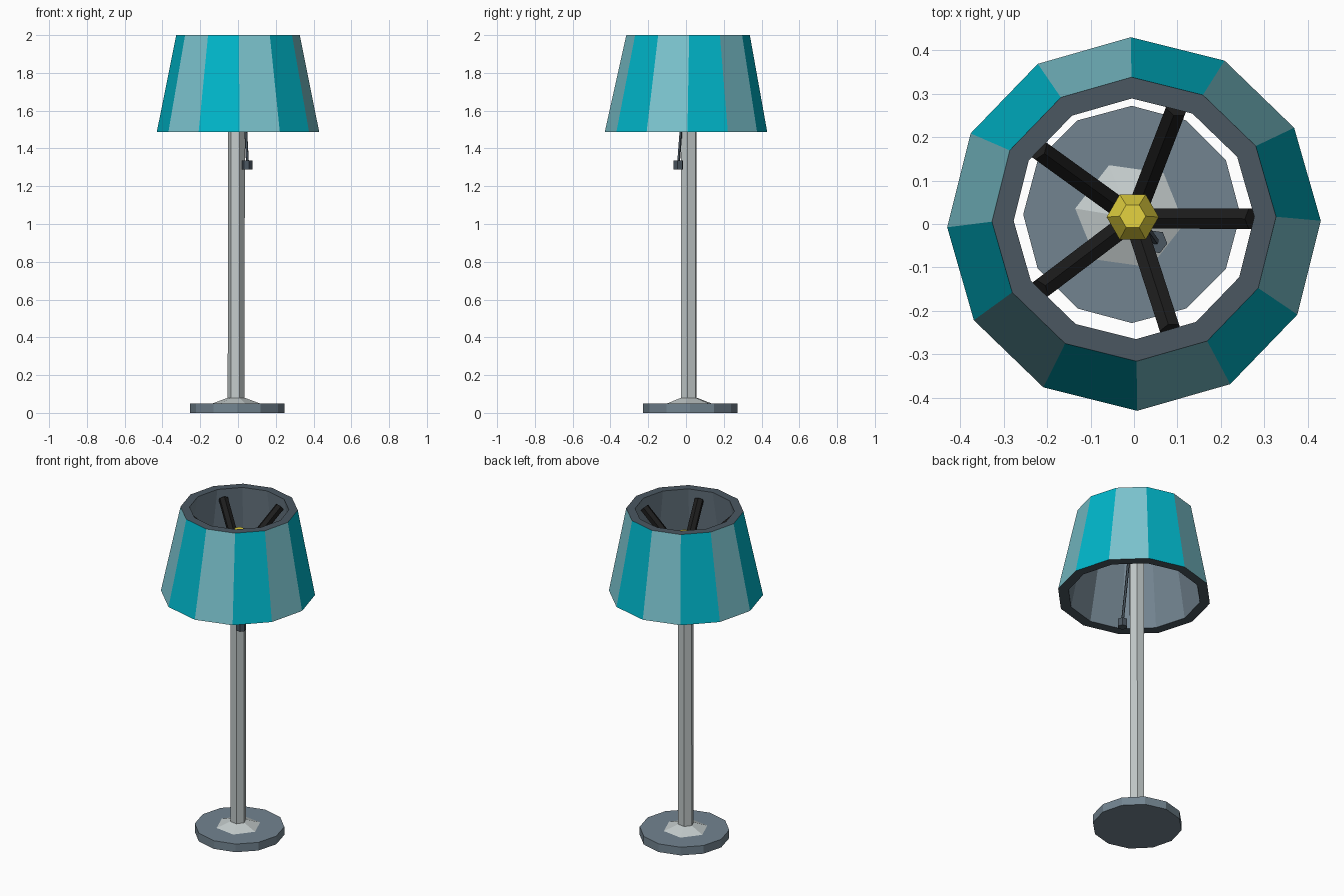
import bpy, math
from mathutils import Vector

if "Cube" in bpy.data.objects:
    bpy.data.objects.remove(bpy.data.objects["Cube"])


def material(name, rgb):
    m = bpy.data.materials.new(name)
    m.diffuse_color = (*rgb, 1)
    m.use_nodes = True
    m.node_tree.nodes["Principled BSDF"].inputs["Base Color"].default_value = m.diffuse_color
    return m


SLATE = material("slate", (0.17, 0.23, 0.28))
DARK_SLATE = material("dark_slate", (0.07, 0.095, 0.12))
METAL = material("pale_metal", (0.55, 0.6, 0.6))
TEAL = material("teal", (0.0, 0.46, 0.58))
PALE_TEAL = material("pale_teal", (0.2, 0.55, 0.62))
BLACK = material("black", (0.012, 0.012, 0.012))
YELLOW = material("yellow", (0.78, 0.65, 0.05))


def add_mesh(name, verts, faces, mats):
    me = bpy.data.meshes.new(name)
    me.from_pydata(verts, [], faces)
    for m in mats:
        me.materials.append(m)
    ob = bpy.data.objects.new(name, me)
    bpy.context.collection.objects.link(ob)
    return ob


def lathe(name, rings, sides, mats, turn=0.0, closed=False):
    """Rings are (radius, centre x, centre y, z), listed bottom to top."""
    verts = []
    for r, cx, cy, z in rings:
        for i in range(sides):
            a = math.radians(turn) + 2 * math.pi * i / sides
            verts.append((cx + r * math.cos(a), cy + r * math.sin(a), z))
    n = len(rings)
    faces = []
    for k in range(n if closed else n - 1):
        for i in range(sides):
            j, a, b = (i + 1) % sides, k * sides, (k + 1) % n * sides
            faces.append((a + i, a + j, b + j, b + i))
    if not closed:
        faces.append(tuple(reversed(range(sides))))
        faces.append(tuple(range((n - 1) * sides, n * sides)))
    return add_mesh(name, verts, faces, mats)


def rod(name, p, q, radius, sides, mat):
    """Prism between two points with one edge uppermost."""
    p, q = Vector(p), Vector(q)
    d = (q - p).normalized()
    side = d.cross((0, 0, 1)).normalized()
    up = side.cross(d)
    verts = []
    for c in (p, q):
        for i in range(sides):
            a = 2 * math.pi * i / sides
            verts.append(c + radius * (math.cos(a) * up - math.sin(a) * side))
    faces = [(i, (i + 1) % sides, sides + (i + 1) % sides, sides + i) for i in range(sides)]
    faces += [tuple(reversed(range(sides))), tuple(range(sides, 2 * sides))]
    ob = add_mesh(name, verts, faces, [mat])
    bpy.context.view_layer.objects.active = ob
    bpy.ops.object.mode_set(mode='EDIT')
    bpy.ops.mesh.select_all(action='SELECT')
    bpy.ops.mesh.normals_make_consistent(inside=False)
    bpy.ops.object.mode_set(mode='OBJECT')
    return ob


# Foot disc, collar and pole
lathe("foot", [(0.25, -0.005, 0.022, 0), (0.25, -0.005, 0.022, 0.05)], 12, [SLATE])
lathe("foot_collar", [(0.132, -0.01, 0.018, 0.048), (0.046, -0.01, 0.016, 0.08)], 6, [METAL], -8)
lathe("pole", [(0.045, -0.01, 0.015, 0.07), (0.045, -0.008, 0.015, 1.71)], 6, [METAL], -8)

# Shade shell: outer wall, top rim, inner wall, bottom rim
shade = lathe("shade", [(0.43, 0, 0, 1.487), (0.327, 0, 0.011, 2.0),
                        (0.277, 0, 0.012, 2.0), (0.372, 0, 0.002, 1.487)],
              12, [TEAL, PALE_TEAL, SLATE, DARK_SLATE], 1, closed=True)
for f in shade.data.polygons:
    wall = f.index // 12
    f.material_index = f.index % 2 if wall == 0 else (2 if wall == 2 else 3)

# Spokes rising from the pole to the shade
for i, deg in enumerate((0, 69, 144, 217, 288)):
    a = math.radians(deg)
    rod(f"spoke_{i + 1}", (0, 0.013, 1.70),
        (0.273 * math.cos(a), 0.012 + 0.273 * math.sin(a), 1.94), 0.027, 6, BLACK)

# Bulb
lathe("bulb", [(0.03, -0.003, 0.015, 1.70), (0.06, -0.003, 0.016, 1.755),
               (0.06, -0.003, 0.016, 1.81), (0.03, -0.003, 0.018, 1.87)], 6, [YELLOW])

# Pull cord and its weight
rod("pull_cord", (0.03, -0.012, 1.70), (0.05, -0.04, 1.325), 0.008, 5, DARK_SLATE)
lathe("pull_weight", [(0.028, 0.049, -0.041, 1.288), (0.028, 0.049, -0.041, 1.335)],
      6, [DARK_SLATE], -8)
